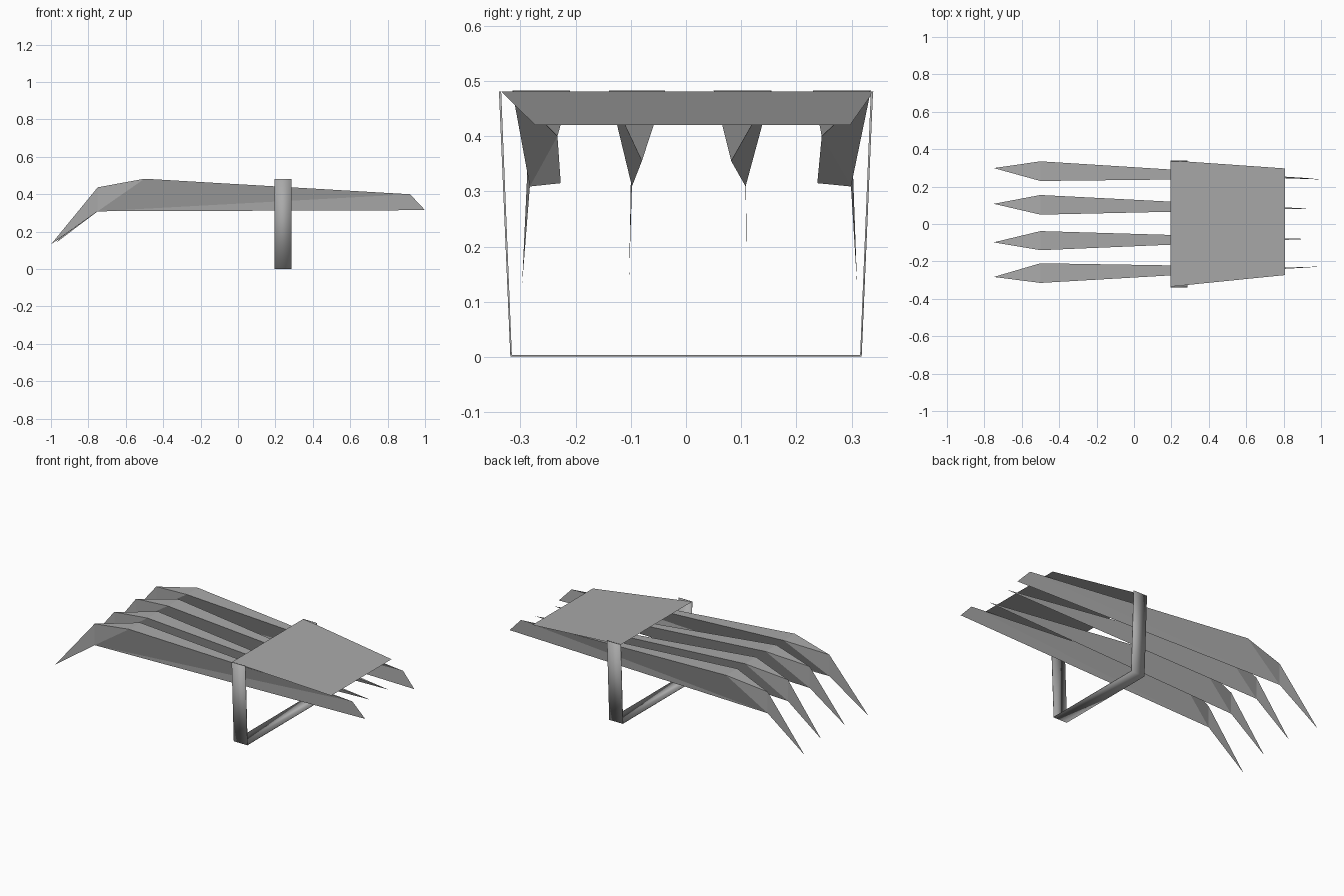
import bpy

cube = bpy.data.objects.get("Cube")
if cube:
    bpy.data.objects.remove(cube, do_unlink=True)

steel = bpy.data.materials.new("grey_steel")
GREY = (0.4, 0.4, 0.4, 1)
steel.diffuse_color = GREY
steel.use_nodes = True
steel.node_tree.nodes["Principled BSDF"].inputs["Base Color"].default_value = GREY


def make_part(name, verts, faces, smooth=False):
    mesh = bpy.data.meshes.new(name)
    mesh.from_pydata(verts, [], faces)
    mesh.materials.append(steel)
    mesh.polygons.foreach_set("use_smooth", [smooth] * len(faces))
    mesh.update()
    obj = bpy.data.objects.new(name, mesh)
    bpy.context.collection.objects.link(obj)
    return obj


def blade(name, low_y, high_y, knuckle_y, claw, tail_top, tail_low):
    """Wedge with a flat top, a sharp lower edge and a thin hooked claw."""
    verts = [
        claw,
        (-0.75, knuckle_y, 0.437),
        (-0.75, knuckle_y, 0.309),
        (-0.5, low_y, 0.483),
        (-0.5, high_y, 0.483),
        tail_top,
        tail_low,
    ]
    faces = [(0, 2, 1), (1, 3, 4), (3, 5, 4),
             (1, 2, 3), (1, 4, 2),
             (3, 2, 5), (4, 5, 2)]
    if tail_top != tail_low:      # outer blades end in a slanted upright edge
        faces += [(2, 6, 5)]
    make_part(name, verts, faces)


# Outer blades run long and keep their depth to the back
blade("outer_blade_front", -0.315, -0.21, -0.283, (-1, -0.297, 0.132),
      (0.92, -0.233, 0.4), (1, -0.227, 0.315))
blade("outer_blade_back", 0.23, 0.335, 0.299, (-1, 0.31, 0.132),
      (0.92, 0.246, 0.4), (1, 0.238, 0.315))

# Inner blades taper to a single point at the back
point = (0.93, -0.08, 0.355)
blade("inner_blade_front", -0.14, -0.038, -0.098, (-0.98, -0.103, 0.145), point, point)
point = (0.94, 0.082, 0.355)
blade("inner_blade_back", 0.05, 0.155, 0.108, (-0.97, 0.11, 0.143), point, point)

# Tapered hand plate over the blades
make_part("hand_plate",
          [(0.195, -0.335, 0.481), (0.808, -0.273, 0.42),
           (0.808, 0.297, 0.42), (0.195, 0.34, 0.481)],
          [(0, 1, 2, 3)])

# Thin strap hanging from the plate and passing under the hand
section = [(-0.337, 0.481), (-0.317, 0.002), (0.317, 0.002), (0.337, 0.481)]
verts = [(x, y, z) for y, z in section for x in (0.195, 0.285)]
faces = [(i, i + 2, i + 3, i + 1) for i in (0, 2, 4)]
strap = make_part("strap", verts, faces, smooth=True)
thickness = strap.modifiers.new("thickness", "SOLIDIFY")
thickness.thickness = 0.004
thickness.offset = 0
